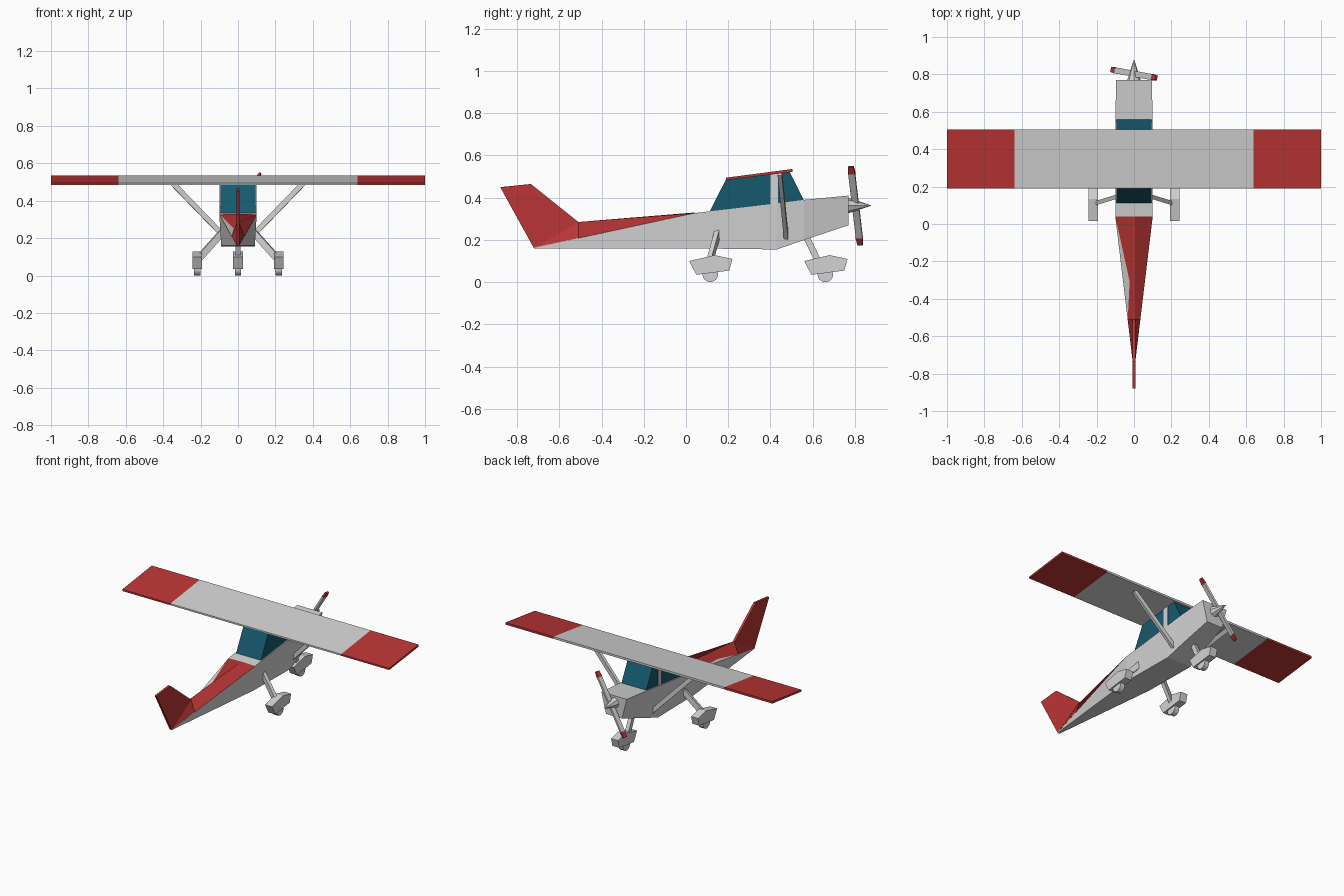
import bpy, bmesh, math
from mathutils import Vector

cube = bpy.data.objects.get("Cube")
if cube:
    bpy.data.objects.remove(cube, do_unlink=True)


def material(name, rgb):
    m = bpy.data.materials.new(name)
    m.use_nodes = True
    m.diffuse_color = (*rgb, 1)
    m.node_tree.nodes["Principled BSDF"].inputs["Base Color"].default_value = (*rgb, 1)
    return m


WHITE = material("pale_grey_paint", (0.65, 0.65, 0.65))
RED = material("red_paint", (0.5, 0.035, 0.035))
TEAL = material("teal_glass", (0.008, 0.1, 0.155))


def finish(name, bm, *mats):
    bmesh.ops.recalc_face_normals(bm, faces=bm.faces)
    me = bpy.data.meshes.new(name)
    bm.to_mesh(me)
    bm.free()
    ob = bpy.data.objects.new(name, me)
    bpy.context.collection.objects.link(ob)
    for m in mats:
        me.materials.append(m)
    return ob


def loft(name, rings, *mats):
    """Skin a list of matching point rings and cap both ends."""
    bm = bmesh.new()
    vs = [[bm.verts.new(p) for p in ring] for ring in rings]
    n = len(vs[0])
    for a, b in zip(vs, vs[1:]):
        for i in range(n):
            j = (i + 1) % n
            bm.faces.new((a[i], a[j], b[j], b[i]))
    bm.faces.new(vs[0])
    bm.faces.new(vs[-1][::-1])
    return finish(name, bm, *mats)


def prism(name, profile, xs, *mats):
    """Extrude a side profile (y, z) across the given x stations."""
    return loft(name, [[(x, y, z) for y, z in profile] for x in xs], *mats)


def beam(name, a, b, wide, deep, mat, end=1.0):
    """Straight square bar from a to b, tapering to the end factor."""
    a, b = Vector(a), Vector(b)
    q = (b - a).to_track_quat('Z', 'Y')
    corners = [(-1, -1), (1, -1), (1, 1), (-1, 1)]
    return loft(name, [[p + q @ Vector((u * wide * s / 2, v * deep * s / 2, 0))
                        for u, v in corners] for p, s in ((a, 1), (b, end))], mat)


def cylinder(name, centre, radius, depth, mat):
    bm = bmesh.new()
    bmesh.ops.create_cone(bm, cap_ends=True, segments=16, radius1=radius,
                          radius2=radius, depth=depth)
    ob = finish(name, bm, mat)
    ob.rotation_euler = (0, math.pi / 2, 0)
    ob.location = centre
    return ob


# Fuselage: y, top z, bottom z, top half width, bottom half width
stations = [(-0.72, 0.165, 0.16, 0.008, 0.008), (0.04, 0.327, 0.16, 0.1, 0.09),
            (0.43, 0.373, 0.155, 0.1, 0.09), (0.56, 0.39, 0.2, 0.1, 0.08),
            (0.77, 0.41, 0.27, 0.095, 0.06)]
loft("fuselage", [[(-wt, y, t), (wt, y, t), (wb, y, b), (-wb, y, b)]
                  for y, t, b, wt, wb in stations], WHITE)

# Red ridged rear deck
loft("rear_deck", [[(-w, y, z), (-0.005, y, ridge), (0.005, y, ridge), (w, y, z)]
                   for y, z, ridge, w in ((-0.72, 0.163, 0.17, 0.009),
                                          (-0.51, 0.208, 0.285, 0.034),
                                          (0.04, 0.327, 0.33, 0.1))], RED)

# Tail fin
prism("tail_fin", [(-0.72, 0.16), (-0.51, 0.285), (-0.735, 0.465), (-0.88, 0.45)],
      (-0.008, 0.008), RED)

# Glazed cabin with side pillars
prism("cabin_glass", [(0.11, 0.33), (0.56, 0.385), (0.49, 0.525), (0.19, 0.488)],
      (-0.093, 0.093), TEAL)
for side, s in (("left", 1), ("right", -1)):
    prism(side + "_cabin_pillar", [(0.40, 0.365), (0.435, 0.37), (0.435, 0.515), (0.40, 0.51)],
          (s * 0.09, s * 0.098), WHITE)

# Wing with red tips
wing = prism("wing", [(0.19, 0.484), (0.19, 0.495), (0.505, 0.536), (0.505, 0.522)],
             (-1, -0.64, 0.64, 1), WHITE, RED)
for f in wing.data.polygons:
    f.material_index = int(abs(f.center.x) > 0.7)


# Wheel fairing and wheel
def wheel_unit(name, x, y):
    fairing = [(-0.1, 0.10), (-0.066, 0.035), (0.09, 0.055), (0.105, 0.11),
               (0.02, 0.128)]
    prism(name + "_fairing", [(y + u, z) for u, z in fairing],
          (x - 0.026, x + 0.026), WHITE)
    cylinder(name + "_wheel", (x, y, 0.037), 0.037, 0.034, WHITE)


for side, s in (("left", 1), ("right", -1)):
    beam(side + "_wing_strut", (s * 0.075, 0.475, 0.21), (s * 0.37, 0.445, 0.515),
         0.02, 0.028, WHITE)
    beam(side + "_gear_leg", (s * 0.08, 0.15, 0.235), (s * 0.21, 0.11, 0.09),
         0.022, 0.035, WHITE)
    wheel_unit(side + "_main", s * 0.218, 0.115)
beam("nose_gear_leg", (0, 0.565, 0.225), (0, 0.635, 0.08), 0.026, 0.03, WHITE)
wheel_unit("nose", 0, 0.66)

# Spinner cone
bm = bmesh.new()
bmesh.ops.create_cone(bm, cap_ends=True, segments=8, radius1=0.038, radius2=0,
                      depth=0.115)
spinner = finish("spinner", bm, WHITE)
spinner.rotation_euler = (-math.pi / 2, 0, 0)
spinner.location = (0, 0.8225, 0.363)

# Two propeller blades with red tips
hub = Vector((0, 0.803, 0.363))
reach = Vector((0.12, -0.022, 0.185))
for name, s in (("upper", 1), ("lower", -1)):
    joint = hub + reach * s * 0.82
    beam(name + "_blade", hub, joint, 0.032, 0.014, WHITE)
    beam(name + "_blade_tip", joint, hub + reach * s, 0.034, 0.016, RED, 0.75)
